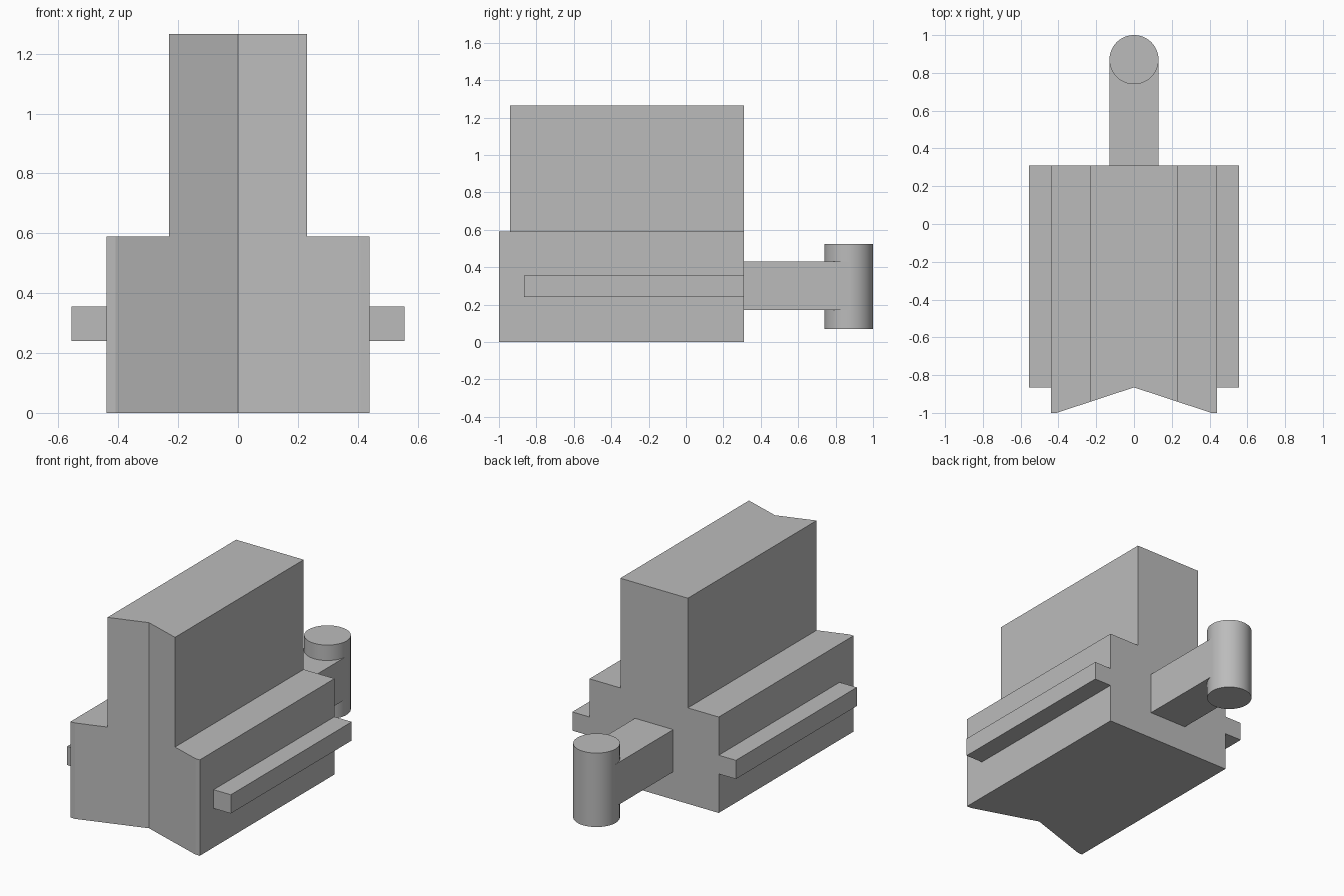
import bpy, bmesh, math
from mathutils import Vector

cube = bpy.data.objects.get("Cube")
if cube:
    bpy.data.objects.remove(cube, do_unlink=True)

BACK, FRONT, NOTCH = 0.31, -1.0, -0.865

# One plain grey for every part
grey = bpy.data.materials.new("plain_grey")
grey.use_nodes = True
colour = (0.5, 0.5, 0.5, 1)
grey.diffuse_color = colour
grey.node_tree.nodes["Principled BSDF"].inputs["Base Color"].default_value = colour


def finish(name, bm):
    bmesh.ops.recalc_face_normals(bm, faces=bm.faces)
    mesh = bpy.data.meshes.new(name)
    bm.to_mesh(mesh)
    bm.free()
    mesh.materials.append(grey)
    obj = bpy.data.objects.new(name, mesh)
    bpy.context.collection.objects.link(obj)
    return obj


def box(name, low, high):
    bm = bmesh.new()
    bmesh.ops.create_cube(bm, size=1)
    for v in bm.verts:
        v.co = [a + (b - a) * (c + 0.5) for a, b, c in zip(low, high, v.co)]
    return finish(name, bm)


# Stepped body: half section swept front to back, front cut on a slant, mirrored
section = [(0, 0), (0.44, 0), (0.44, 0.59), (0.23, 0.59), (0.23, 1.265), (0, 1.265)]
bm = bmesh.new()
face = bm.faces.new([bm.verts.new((x, FRONT, z)) for x, z in section])
swept = bmesh.ops.extrude_face_region(bm, geom=[face])["geom"]
bmesh.ops.translate(bm, vec=(0, BACK - FRONT, 0),
                    verts=[e for e in swept if isinstance(e, bmesh.types.BMVert)])
bmesh.ops.recalc_face_normals(bm, faces=bm.faces)
corner = Vector((0.41, FRONT, 0))
along = corner - Vector((0, NOTCH, 0))
cut = bmesh.ops.bisect_plane(bm, geom=bm.verts[:] + bm.edges[:] + bm.faces[:],
                             plane_co=corner, plane_no=(along.y, -along.x, 0),
                             clear_outer=True)
rim = [e for e in bm.edges if e.is_boundary]
bmesh.ops.contextual_create(bm, geom=rim)
middle = [f for f in bm.faces if all(abs(v.co.x) < 1e-5 for v in f.verts)]
bmesh.ops.delete(bm, geom=middle, context='FACES_ONLY')
body = finish("body", bm)
mirror = body.modifiers.new("mirror", 'MIRROR')
mirror.use_clip = True

# Side rails
box("left_rail", (0.44, NOTCH, 0.24), (0.557, BACK, 0.355))
box("right_rail", (-0.557, NOTCH, 0.24), (-0.44, BACK, 0.355))

# Rear arm and upright pin
box("rear_arm", (-0.13, BACK, 0.17), (0.13, 0.87, 0.43))
bm = bmesh.new()
bmesh.ops.create_cone(bm, cap_ends=True, segments=64, radius1=0.13, radius2=0.13, depth=0.455)
bmesh.ops.translate(bm, verts=bm.verts, vec=(0, 0.87, 0.2975))
pin = finish("rear_pin", bm)
bpy.ops.object.select_all(action='DESELECT')
pin.select_set(True)
bpy.context.view_layer.objects.active = pin
bpy.ops.object.shade_smooth_by_angle(angle=math.radians(30))
